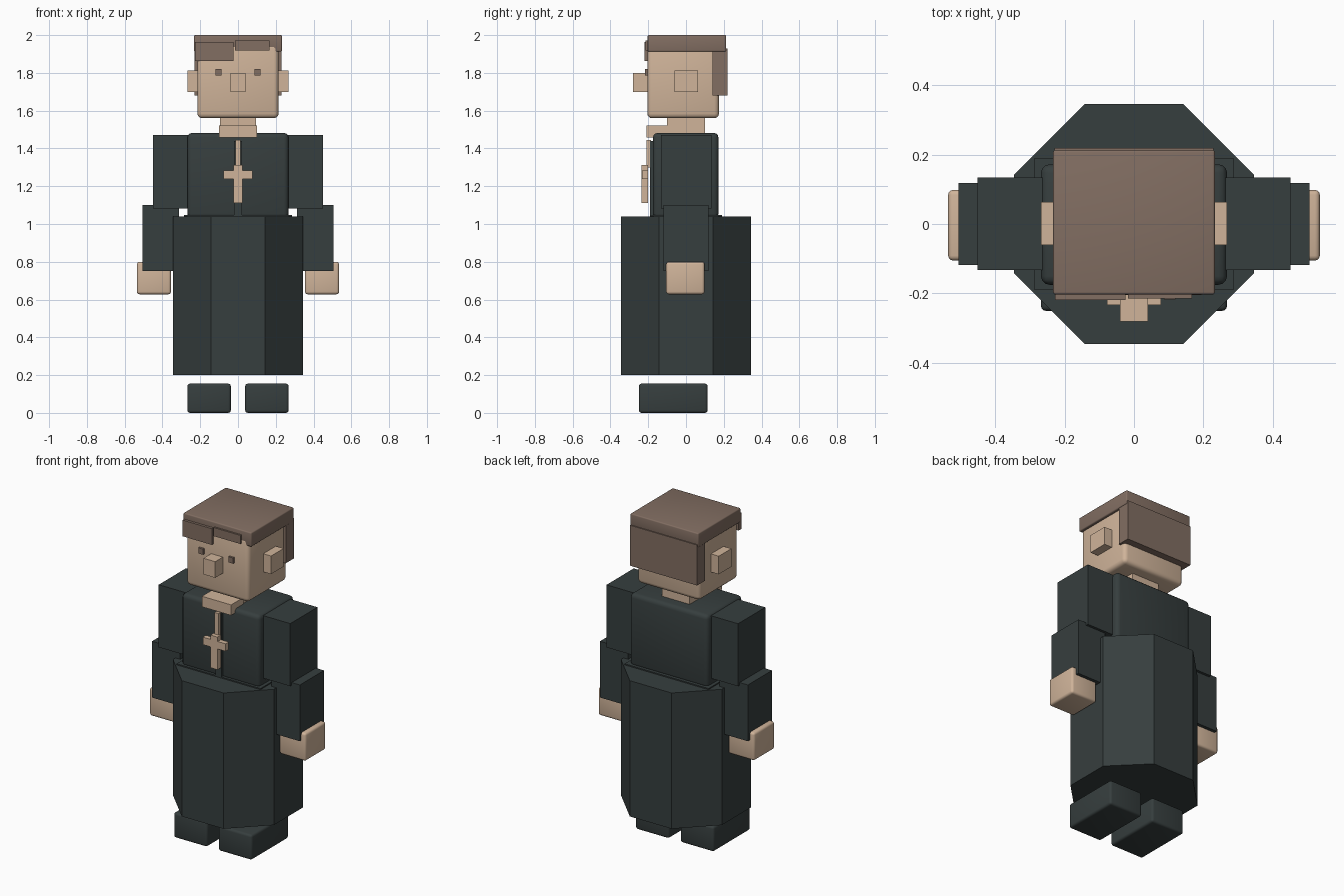
import bpy, math

if "Cube" in bpy.data.objects:
    bpy.data.objects.remove(bpy.data.objects["Cube"])


def material(name, rgb):
    m = bpy.data.materials.new(name)
    # sRGB bytes to linear
    lin = [(c / 255 / 12.92) if c < 11 else ((c / 255 + 0.055) / 1.055) ** 2.4 for c in rgb]
    m.diffuse_color = (*lin, 1)
    m.use_nodes = True
    m.node_tree.nodes["Principled BSDF"].inputs["Base Color"].default_value = m.diffuse_color
    return m


SKIN = material("warm skin", (208, 180, 154))
HAIR = material("brown hair", (130, 110, 98))
CLOTH = material("dark cloth", (54, 62, 62))


def box(name, x, y, z, mat, bevel=0.0):
    """Box from (min, max) ranges, optionally with rounded edges."""
    bpy.ops.mesh.primitive_cube_add(size=1, location=[sum(r) / 2 for r in (x, y, z)])
    o = bpy.context.object
    o.name = name
    o.scale = [r[1] - r[0] for r in (x, y, z)]
    bpy.ops.object.transform_apply(location=False, rotation=False, scale=True)
    o.data.materials.append(mat)
    if bevel:
        b = o.modifiers.new("rounded edges", 'BEVEL')
        b.width = bevel
        b.segments = 3
        bpy.ops.object.modifier_apply(modifier=b.name)
        bpy.ops.object.shade_smooth_by_angle(angle=math.radians(35))
    return o


def pair(name, x, y, z, mat, bevel=0.0):
    """The same box on both sides of the body."""
    box(name + "_right", x, y, z, mat, bevel)
    box(name + "_left", (-x[1], -x[0]), y, z, mat, bevel)


# Head and face
box("head", (-0.215, 0.215), (-0.205, 0.175), (1.56, 1.955), SKIN, 0.025)
box("nose", (-0.04, 0.04), (-0.28, -0.19), (1.70, 1.80), SKIN)
pair("ear", (0.20, 0.268), (-0.06, 0.063), (1.70, 1.812), SKIN)
pair("eye", (0.087, 0.119), (-0.218, -0.20), (1.785, 1.82), HAIR)

# Hair
box("hair_top", (-0.233, 0.233), (-0.203, 0.213), (1.912, 2.0), HAIR, 0.007)
box("hair_back", (-0.229, 0.229), (0.14, 0.219), (1.68, 1.93), HAIR)
box("fringe_wide", (-0.227, -0.025), (-0.219, -0.19), (1.863, 1.963), HAIR)
box("fringe_narrow", (-0.017, 0.167), (-0.214, -0.19), (1.918, 1.971), HAIR)

# Neck and collar
box("neck", (-0.095, 0.095), (-0.10, 0.10), (1.46, 1.58), SKIN)
box("collar", (-0.10, 0.10), (-0.21, -0.09), (1.457, 1.522), SKIN)

# Torso, button strip and belt
box("torso", (-0.268, 0.268), (-0.175, 0.172), (1.03, 1.482), CLOTH, 0.025)
box("button_strip", (-0.02, 0.02), (-0.19, -0.16), (1.04, 1.44), CLOTH)
box("belt", (-0.287, 0.287), (-0.19, 0.19), (0.98, 1.047), CLOTH)

# Pendant
box("pendant_cord", (-0.014, 0.014), (-0.21, -0.185), (1.30, 1.445), SKIN)
box("pendant_upright", (-0.024, 0.024), (-0.235, -0.20), (1.11, 1.312), SKIN)
box("pendant_bar", (-0.078, 0.078), (-0.233, -0.202), (1.238, 1.284), SKIN)

# Arms and hands
pair("upper_arm", (0.25, 0.45), (-0.132, 0.134), (1.083, 1.47), CLOTH)
pair("forearm", (0.313, 0.506), (-0.118, 0.118), (0.752, 1.10), CLOTH)
pair("hand", (0.355, 0.535), (-0.105, 0.098), (0.628, 0.80), SKIN, 0.014)

# Eight-sided robe skirt
bpy.ops.mesh.primitive_cylinder_add(vertices=8, radius=0.345 / math.cos(math.pi / 8),
                                    depth=0.84, location=(0, 0, 0.62),
                                    rotation=(0, 0, math.pi / 8))
bpy.context.object.name = "skirt"
bpy.context.object.data.materials.append(CLOTH)

# Shoes
pair("shoe", (0.038, 0.268), (-0.25, 0.114), (0.0, 0.155), CLOTH, 0.014)
